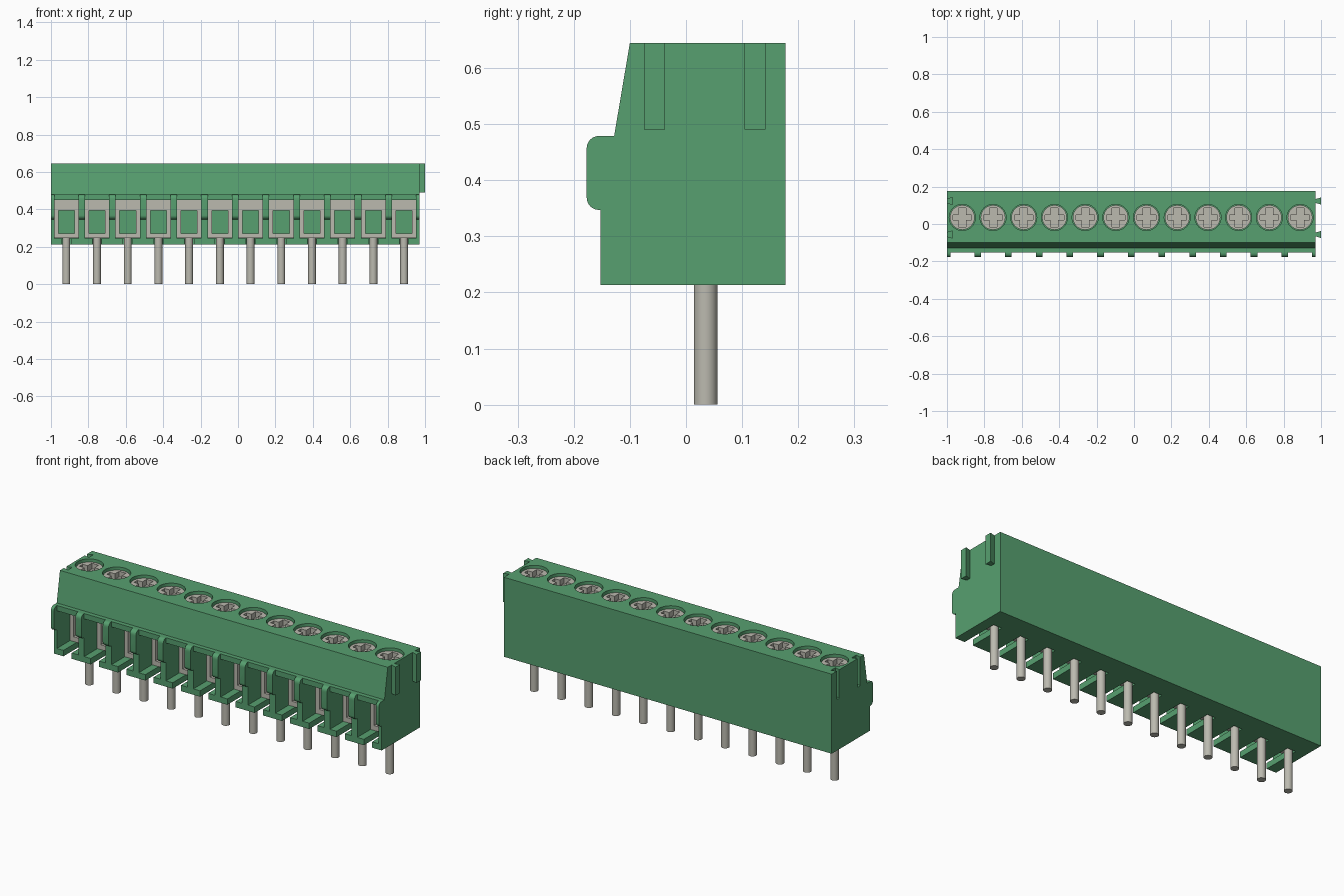
import bpy, bmesh, math
from mathutils import Matrix

cube = bpy.data.objects.get("Cube")
if cube:
    bpy.data.objects.remove(cube, do_unlink=True)

POLES, PITCH, LEFT, RIGHT = 12, 1.97 / 12, -1.0, 0.97
CENTRES = [LEFT + PITCH * (i + 0.5) for i in range(POLES)]
HALF = 0.0645      # half width of a wire opening
AXIS_Y = 0.035     # line of pins and screws


def material(name, rgb):
    m = bpy.data.materials.new(name)
    m.use_nodes = True
    m.diffuse_color = (*rgb, 1)
    m.node_tree.nodes["Principled BSDF"].inputs["Base Color"].default_value = (*rgb, 1)
    return m


GREEN = material("green plastic", (0.095, 0.35, 0.16))
METAL = material("grey metal", (0.50, 0.49, 0.43))


def finish(name, bm, mat):
    bmesh.ops.recalc_face_normals(bm, faces=bm.faces)
    mesh = bpy.data.meshes.new(name)
    bm.to_mesh(mesh)
    bm.free()
    mesh.materials.append(mat)
    obj = bpy.data.objects.new(name, mesh)
    bpy.context.collection.objects.link(obj)
    return obj


def add_box(bm, x0, x1, y0, y1, z0, z1):
    mat = Matrix.Translation(((x0 + x1) / 2, (y0 + y1) / 2, (z0 + z1) / 2))
    bmesh.ops.create_cube(bm, size=1, matrix=mat @ Matrix.Diagonal((x1 - x0, y1 - y0, z1 - z0, 1)))


def add_cylinder(bm, x, y, z0, z1, r, sides=32):
    bmesh.ops.create_cone(bm, cap_ends=True, segments=sides, radius1=r, radius2=r,
                          depth=z1 - z0, matrix=Matrix.Translation((x, y, (z0 + z1) / 2)))


def add_prism(bm, points, offset):
    face = bm.faces.new([bm.verts.new(p) for p in points])
    ext = bmesh.ops.extrude_face_region(bm, geom=[face], use_keep_orig=True)
    verts = [g for g in ext["geom"] if isinstance(g, bmesh.types.BMVert)]
    bmesh.ops.translate(bm, verts=verts, vec=offset)


def boxes(*spec):
    """One box per pole; the first two numbers are relative to its centre."""
    bm = bmesh.new()
    for c in CENTRES:
        add_box(bm, c + spec[0], c + spec[1], *spec[2:])
    return bm


def cut(obj, bm):
    cutter = finish("cutter", bm, obj.data.materials[0])
    cutter.hide_render = True
    mod = obj.modifiers.new("cut", "BOOLEAN")
    mod.operation, mod.solver, mod.object = "DIFFERENCE", "EXACT", cutter
    bpy.context.view_layer.objects.active = obj
    bpy.ops.object.modifier_apply(modifier=mod.name)
    bpy.data.objects.remove(cutter, do_unlink=True)


def smooth(obj):
    bpy.ops.object.select_all(action="DESELECT")
    obj.select_set(True)
    bpy.context.view_layer.objects.active = obj
    bpy.ops.object.shade_smooth_by_angle(angle=math.radians(30))


# Housing: side profile with a rounded nose, extruded along x
def corner(y, z, start, r=0.022):
    return [(y + r * math.cos(math.radians(start + a)), z + r * math.sin(math.radians(start + a)))
            for a in range(0, 91, 15)]


profile = [(0.177, 0.213), (0.177, 0.645), (-0.1, 0.645), (-0.128, 0.479)]
profile += corner(-0.155, 0.457, 90) + corner(-0.155, 0.369, 180)
profile += [(-0.152, 0.347), (-0.152, 0.213)]
bm = bmesh.new()
add_prism(bm, [(LEFT, y, z) for y, z in profile], (RIGHT - LEFT, 0, 0))
housing = finish("housing", bm, GREEN)

# Trim the nose between dividers, then open wire chambers and floor slots
cut(housing, boxes(-HALF, HALF, -0.3, -0.152, 0.3, 0.55))
cut(housing, boxes(-HALF, HALF, -0.3, 0.1, 0.245, 0.45))
cut(housing, boxes(-0.025, 0.025, -0.3, 0.06, 0.1, 0.3))

# Screw wells
bm = bmesh.new()
for c in CENTRES:
    add_cylinder(bm, c, AXIS_Y, 0.58, 0.7, 0.07)
cut(housing, bm)


# Dovetail grooves on one end and matching ribs on the other
def dovetails(x, z_top):
    bm = bmesh.new()
    for y in (-0.056, 0.123):
        pts = [(0, -0.010), (0.03, -0.019), (0.03, 0.019), (0, 0.010)]
        add_prism(bm, [(x + dx, y + dy, 0.49) for dx, dy in pts], (0, 0, z_top - 0.49))
    return bm


cut(housing, dovetails(LEFT - 0.0005, 0.7))
smooth(housing)
finish("dovetail_ribs", dovetails(RIGHT, 0.645), GREEN)

# Wire clamps: square metal tubes inside the chambers
clamps = finish("wire_clamps", boxes(-HALF, HALF, -0.04, 0.098, 0.246, 0.449), METAL)
cut(clamps, boxes(-0.043, 0.043, -0.1, 0.2, 0.272, 0.395))

# Solder pins
bm = bmesh.new()
for c in CENTRES:
    add_cylinder(bm, c, AXIS_Y, 0, 0.25, 0.021)
smooth(finish("solder_pins", bm, METAL))

# Screws with a slot and cross recess
bm = bmesh.new()
for c in CENTRES:
    add_cylinder(bm, c, AXIS_Y, 0.57, 0.63, 0.066)
screws = finish("screws", bm, METAL)
cut(screws, boxes(-0.05, 0.05, AXIS_Y - 0.014, AXIS_Y + 0.014, 0.6, 0.7))
cut(screws, boxes(-0.02, 0.02, AXIS_Y - 0.05, AXIS_Y + 0.05, 0.6, 0.7))
smooth(screws)
